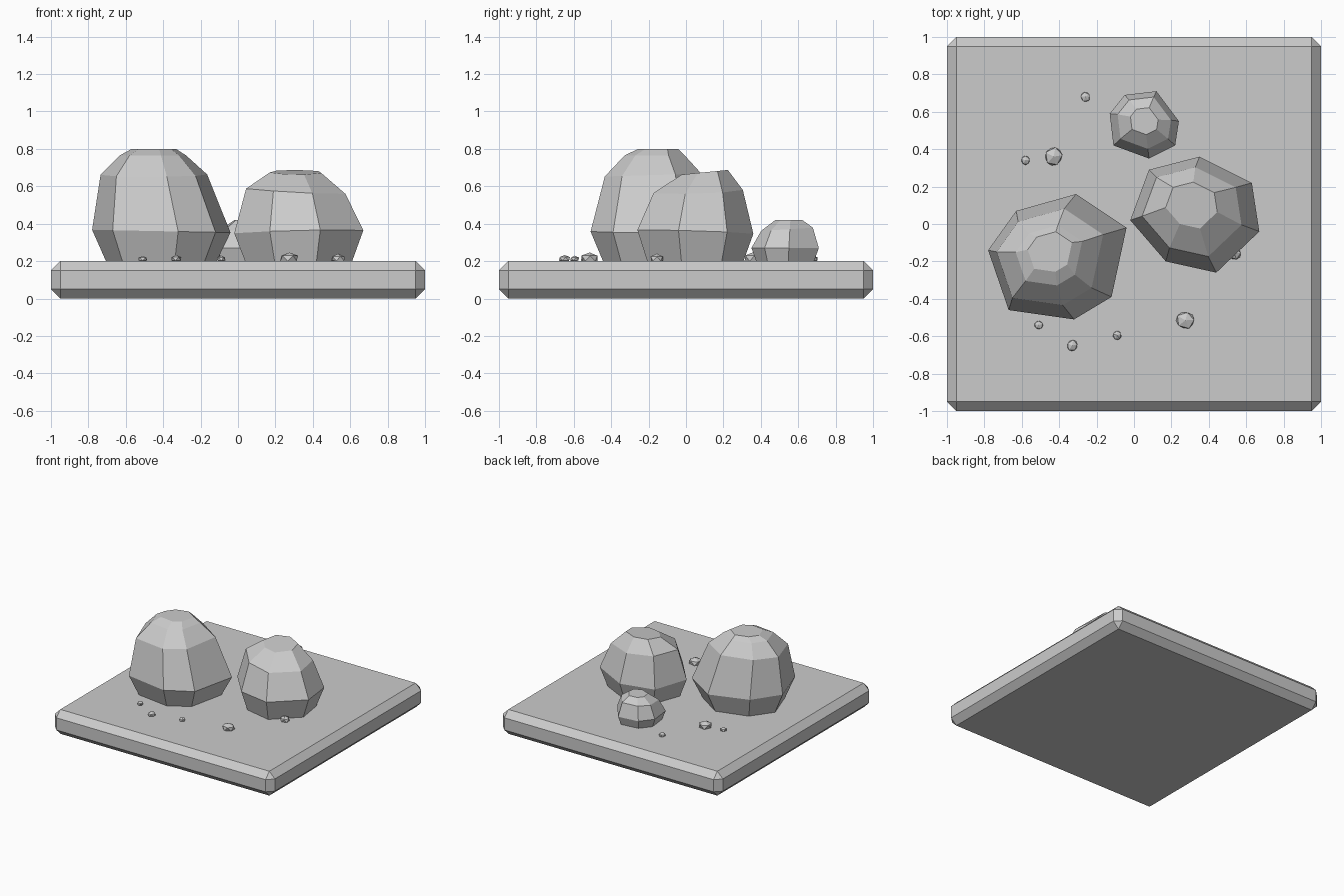
import bpy, bmesh, random
from mathutils import Vector

random.seed(4)
old = bpy.data.objects.get("Cube")
if old:
    bpy.data.objects.remove(old)

stone = bpy.data.materials.new("stone_grey")
stone.use_nodes = True
colour = (0.6, 0.6, 0.6, 1)
stone.diffuse_color = colour
stone.node_tree.nodes["Principled BSDF"].inputs["Base Color"].default_value = colour


def finish(name, bm):
    """Turn a bmesh into a flat-shaded stone object."""
    bmesh.ops.recalc_face_normals(bm, faces=bm.faces[:])
    mesh = bpy.data.meshes.new(name)
    bm.to_mesh(mesh)
    bm.free()
    mesh.materials.append(stone)
    obj = bpy.data.objects.new(name, mesh)
    bpy.context.collection.objects.link(obj)
    return obj


def boulder(name, centre, outline, layers):
    """Stack scaled copies of the outline: (z, scale, shift x, shift y, tilt x, tilt y)."""
    bm = bmesh.new()
    c = Vector(centre)
    rings = []
    for z, s, dx, dy, tx, ty in layers:
        ring = []
        for p in outline:
            d = (Vector(p) - c) * s
            ring.append(bm.verts.new((c.x + dx + d.x, c.y + dy + d.y, z + tx * d.x + ty * d.y)))
        rings.append(ring)
    n = len(outline)
    for low, high in zip(rings, rings[1:]):
        for i in range(n):
            j = (i + 1) % n
            bm.faces.new((low[i], low[j], high[j], high[i]))
    bm.faces.new(rings[0])
    bm.faces.new(rings[-1])
    return finish(name, bm)


# Ground slab with chamfered edges
bm = bmesh.new()
bmesh.ops.create_cube(bm, size=1)
for v in bm.verts:
    v.co = (v.co.x * 2, v.co.y * 2, v.co.z * 0.2 + 0.1)
bmesh.ops.bevel(bm, geom=bm.edges[:], offset=0.05, segments=1, affect='EDGES')
finish("ground_slab", bm)

# Boulders
boulder("large_boulder", (-0.41, -0.18),
        [(-0.78, -0.14), (-0.63, 0.07), (-0.31, 0.16), (-0.04, -0.02),
         (-0.12, -0.39), (-0.32, -0.51), (-0.67, -0.46)],
        [(0.2, 0.8, 0, 0, 0, 0), (0.36, 1, 0, 0, -0.02, 0),
         (0.66, 0.77, -0.04, 0, 0, 0.03), (0.765, 0.48, -0.045, 0.01, 0, 0),
         (0.8, 0.32, -0.04, 0.03, 0, 0)])
boulder("medium_boulder", (0.32, 0.05),
        [(-0.02, 0.02), (0.08, 0.29), (0.35, 0.36), (0.63, 0.22),
         (0.67, -0.04), (0.44, -0.26), (0.17, -0.2)],
        [(0.2, 0.83, 0, 0, 0, 0), (0.355, 1, 0, 0, 0.02, -0.03),
         (0.575, 0.77, -0.015, 0.015, -0.05, 0.03), (0.675, 0.4, -0.015, 0.05, 0, 0.1)])
boulder("small_boulder", (0.055, 0.53),
        [(-0.13, 0.59), (-0.05, 0.69), (0.12, 0.71), (0.24, 0.55),
         (0.22, 0.42), (0.08, 0.35), (-0.11, 0.42)],
        [(0.2, 0.86, 0, 0, 0, 0), (0.27, 1, 0, 0, 0, 0),
         (0.37, 0.77, 0, 0.01, 0, 0.06), (0.42, 0.4, 0, 0.02, 0, 0)])

# Scattered pebbles: x, y, radius
for i, (x, y, r) in enumerate([(-0.26, 0.68, 0.03), (-0.58, 0.34, 0.027), (-0.43, 0.36, 0.055),
                               (-0.51, -0.54, 0.027), (-0.33, -0.65, 0.034), (-0.09, -0.595, 0.028),
                               (0.275, -0.515, 0.054), (0.535, -0.155, 0.042)]):
    bm = bmesh.new()
    bmesh.ops.create_icosphere(bm, subdivisions=1, radius=r)
    for v in bm.verts:
        v.co *= random.uniform(0.92, 1.05)
    pebble = finish(f"pebble_{i + 1}", bm)
    pebble.location = (x, y, 0.208 + r * 0.12)
    pebble.scale = (0.92, 1, 0.62)
    pebble.rotation_euler.z = random.uniform(0, 3)
